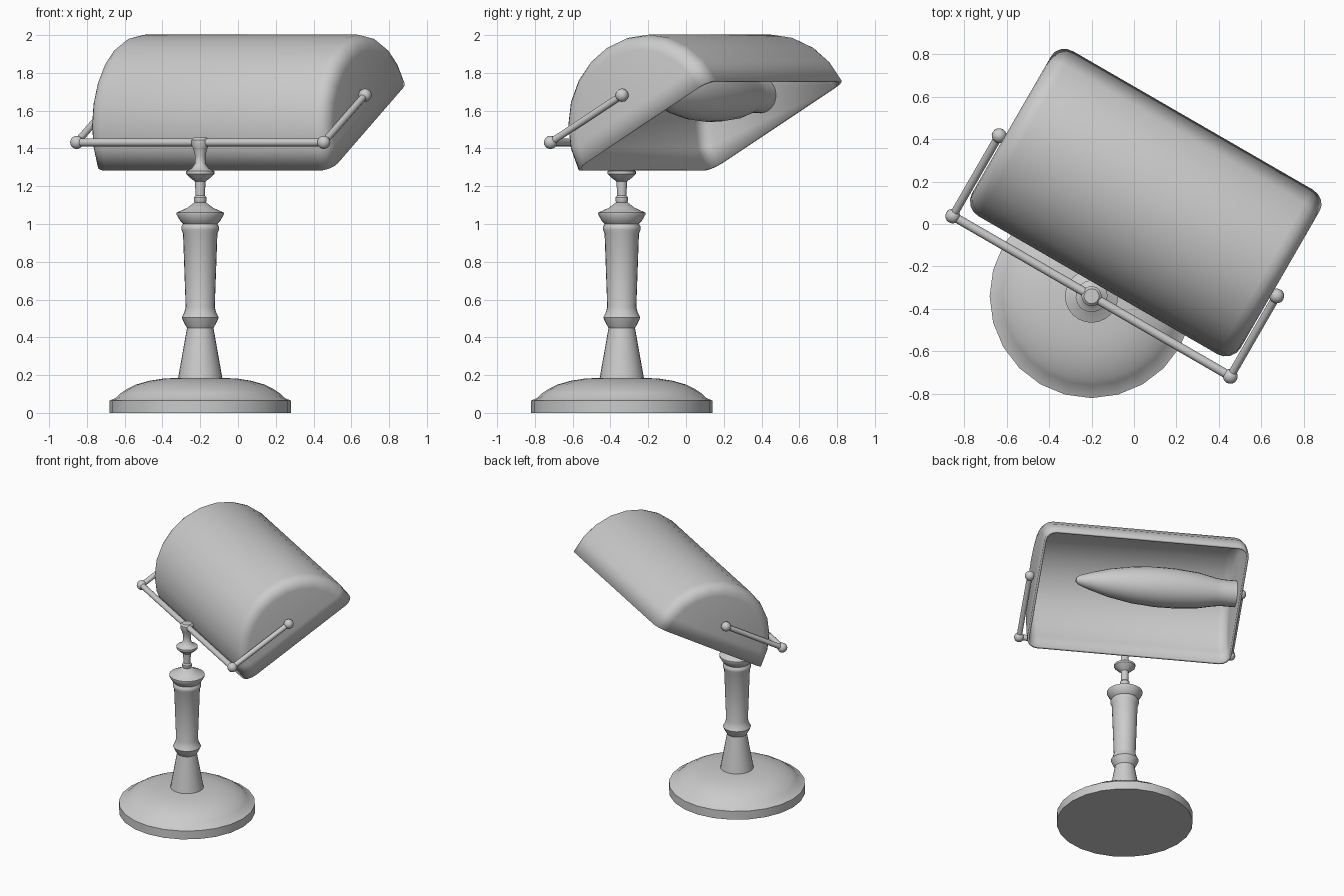
import bpy, bmesh
from math import radians, sin, cos, pi
from mathutils import Matrix, Vector

if "Cube" in bpy.data.objects:
    bpy.data.objects.remove(bpy.data.objects["Cube"])

grey = bpy.data.materials.new("plain_grey")
grey.use_nodes = True
grey.diffuse_color = (0.6, 0.6, 0.6, 1)
grey.node_tree.nodes["Principled BSDF"].inputs["Base Color"].default_value = (0.6, 0.6, 0.6, 1)

# The whole lamp is turned on its base
FRAME = Matrix.Translation((-0.2, -0.34, 0)) @ Matrix.Rotation(radians(-30), 4, 'Z')


def finish(name, bm, local=Matrix()):
    mesh = bpy.data.meshes.new(name)
    bm.to_mesh(mesh)
    bm.free()
    mesh.materials.append(grey)
    obj = bpy.data.objects.new(name, mesh)
    bpy.context.collection.objects.link(obj)
    obj.matrix_world = FRAME @ local
    bpy.ops.object.select_all(action='DESELECT')
    obj.select_set(True)
    bpy.context.view_layer.objects.active = obj
    bpy.ops.object.shade_smooth_by_angle(angle=radians(40))
    return obj


def lathe(name, profile, local=Matrix(), sides=24):
    """Turn (radius, height) points around z and close both ends."""
    bm = bmesh.new()
    rings = [[bm.verts.new((r * cos(2 * pi * i / sides), r * sin(2 * pi * i / sides), z))
              for i in range(sides)] for r, z in profile]
    for a, b in zip(rings, rings[1:]):
        for i in range(sides):
            j = (i + 1) % sides
            bm.faces.new((a[i], a[j], b[j], b[i]))
    bm.faces.new(rings[0][::-1])
    bm.faces.new(rings[-1])
    return finish(name, bm, local)


def rod(name, start, end, radius):
    start, end = Vector(start), Vector(end)
    axis = end - start
    turn = axis.to_track_quat('Z', 'Y').to_matrix().to_4x4()
    return lathe(name, [(radius, 0), (radius, axis.length)],
                 Matrix.Translation(start) @ turn, 12)


def ball(name, centre, radius):
    bm = bmesh.new()
    bmesh.ops.create_uvsphere(bm, u_segments=16, v_segments=10, radius=radius)
    return finish(name, bm, Matrix.Translation(centre))


# Base and turned column
lathe("base", [(0.48, 0), (0.48, 0.065), (0.445, 0.08), (0.42, 0.105), (0.39, 0.125),
               (0.34, 0.15), (0.27, 0.17), (0.2, 0.181), (0.1, 0.187)])
lathe("column", [(0.118, 0.18), (0.07, 0.45), (0.085, 0.475), (0.098, 0.505), (0.085, 0.53),
                 (0.077, 0.56), (0.091, 0.95), (0.1, 0.97), (0.1, 0.985), (0.09, 1.0),
                 (0.105, 1.015), (0.125, 1.05), (0.125, 1.06), (0.07, 1.085), (0.03, 1.115)])
lathe("finial", [(0.028, 1.11), (0.034, 1.125), (0.034, 1.14), (0.025, 1.15), (0.028, 1.225),
                 (0.055, 1.245), (0.075, 1.265), (0.075, 1.28), (0.045, 1.295), (0.028, 1.32),
                 (0.027, 1.36), (0.038, 1.4), (0.047, 1.42), (0.047, 1.445), (0.035, 1.457)], sides=20)

# Yoke that carries the shade
SPAN, BAR_Z, PIVOT = 0.755, 1.432, (0.437, 1.682)
rod("yoke_bar", (-SPAN, 0, BAR_Z), (SPAN, 0, BAR_Z), 0.021)
for side, x in (("right", -SPAN), ("left", SPAN)):
    rod(side + "_yoke_arm", (x, 0, BAR_Z), (x, *PIVOT), 0.019)
    ball(side + "_yoke_corner", (x, 0, BAR_Z), 0.035)
    ball(side + "_pivot_knob", (x, *PIVOT), 0.035)

# Half-barrel shade with rounded ends, open underneath
HALF, RADIUS, ROUND, ARC, STEPS = 0.73, 0.48, 0.08, 12, 4
stations = [(-HALF + ROUND * (1 - sin(t)), RADIUS - ROUND * (1 - cos(t)))
            for t in (pi / 2 * (1 - k / STEPS) for k in range(STEPS + 1))]
stations += [(-x, r) for x, r in reversed(stations)]
bm = bmesh.new()
rings = [[bm.verts.new((x, -r * cos(pi * i / ARC), r * sin(pi * i / ARC)))
          for i in range(ARC + 1)] for x, r in stations]
for a, b in zip(rings, rings[1:]):
    for i in range(ARC):
        bm.faces.new((a[i], b[i], b[i + 1], a[i + 1]))
bm.faces.new(rings[0])
bm.faces.new(rings[-1][::-1])
bmesh.ops.recalc_face_normals(bm, faces=bm.faces)
bm.normal_update()
if sum(f.normal.dot(f.calc_center_median()) for f in bm.faces) < 0:
    bmesh.ops.reverse_faces(bm, faces=bm.faces)
shade = finish("shade", bm, Matrix.Translation((0, 0.54, 1.522)) @ Matrix.Rotation(radians(30), 4, 'X'))
wall = shade.modifiers.new("wall", 'SOLIDIFY')
wall.thickness = 0.016
wall.offset = -1
wall.use_even_offset = True

# Bulb lying along the shade
lathe("bulb", [(0.094, -0.722), (0.094, -0.62), (0.1, -0.57), (0.127, -0.44), (0.14, -0.28),
               (0.142, -0.15), (0.13, 0.02), (0.1, 0.19), (0.06, 0.33), (0.035, 0.4), (0.015, 0.425)],
      Matrix.Translation((0, *PIVOT)) @ Matrix.Rotation(radians(90), 4, 'Y'))
